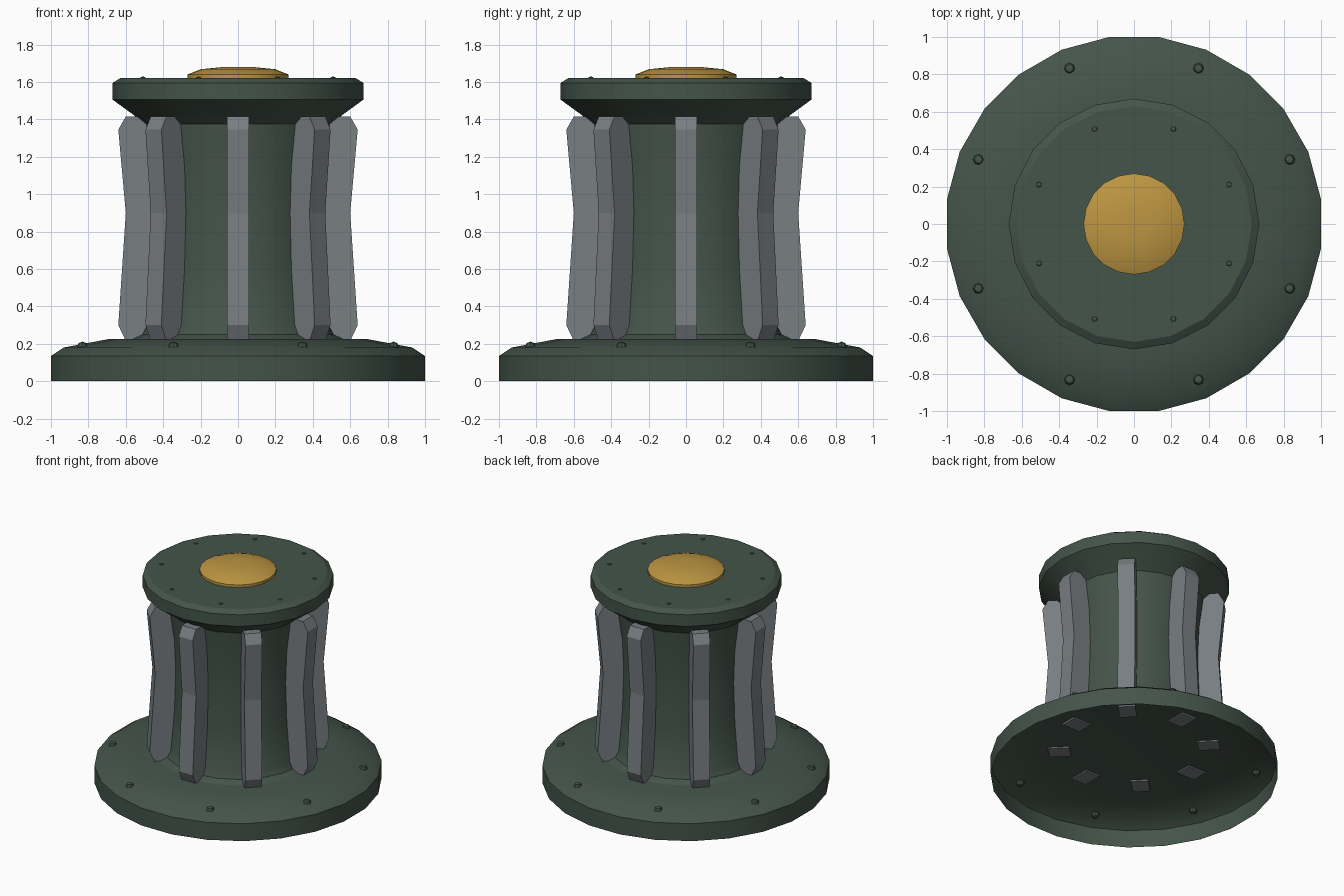
import bpy, bmesh, math
from mathutils import Matrix

if "Cube" in bpy.data.objects:
    bpy.data.objects.remove(bpy.data.objects["Cube"])


def material(name, rgb):
    m = bpy.data.materials.new(name)
    m.diffuse_color = (*rgb, 1.0)
    m.use_nodes = True
    m.node_tree.nodes["Principled BSDF"].inputs["Base Color"].default_value = m.diffuse_color
    return m


GREEN = material("dark green paint", (0.058, 0.089, 0.069))
GREY = material("grey metal", (0.188, 0.209, 0.223))
BRASS = material("brass", (0.51, 0.305, 0.054))


def finish(name, bm, mat, smooth=True):
    me = bpy.data.meshes.new(name)
    bm.to_mesh(me)
    bm.free()
    me.materials.append(mat)
    ob = bpy.data.objects.new(name, me)
    bpy.context.collection.objects.link(ob)
    if smooth:
        bpy.ops.object.select_all(action='DESELECT')
        ob.select_set(True)
        bpy.context.view_layer.objects.active = ob
        bpy.ops.object.shade_smooth_by_angle(angle=math.radians(30))
    return ob


def lathe(name, profile, sides, mat, turn=0.0):
    """Revolve (radius, z) points, bottom to top; the last ring is capped."""
    bm = bmesh.new()
    rings = []
    for r, z in profile:
        rings.append([bm.verts.new((r * math.cos(turn + math.tau * i / sides),
                                    r * math.sin(turn + math.tau * i / sides), z))
                      for i in range(sides)])
    for a, b in zip(rings, rings[1:]):
        for i in range(sides):
            j = (i + 1) % sides
            bm.faces.new((a[i], a[j], b[j], b[i]))
    bm.faces.new(rings[-1])
    return finish(name, bm, mat)


def rib(name, angle):
    """Waisted upright bar with chamfered outer ends."""
    outline = [(0.45, 0.215), (0.60, 0.215), (0.64, 0.30), (0.60, 0.90),
               (0.64, 1.345), (0.60, 1.415), (0.45, 1.415), (0.42, 0.90)]
    w = 0.06
    bm = bmesh.new()
    face = bm.faces.new([bm.verts.new((x, -w, z)) for x, z in outline])
    ext = bmesh.ops.extrude_face_region(bm, geom=[face])
    moved = [v for v in ext["geom"] if isinstance(v, bmesh.types.BMVert)]
    bmesh.ops.translate(bm, verts=moved, vec=(0, 2 * w, 0))
    bmesh.ops.recalc_face_normals(bm, faces=bm.faces)
    bmesh.ops.transform(bm, matrix=Matrix.Rotation(angle, 4, 'Z'), verts=bm.verts)
    finish(name, bm, GREY, smooth=False)


def rivets(name, ring_radius, z, size):
    """Ring of eight small round rivet heads."""
    bm = bmesh.new()
    for i in range(8):
        a = math.radians(22.5 + 45 * i)
        place = Matrix.Translation((ring_radius * math.cos(a), ring_radius * math.sin(a), z))
        bmesh.ops.create_uvsphere(bm, u_segments=8, v_segments=4, radius=size, matrix=place)
    finish(name, bm, GREEN)


# Wide base plate, an open shell underneath
lathe("base", [(1.0086, 0), (1.0086, 0.135), (0.94, 0.18), (0.70, 0.225)],
      24, GREEN, math.radians(7.5))

# Waisted drum with flared foot
lathe("drum", [(0.57, 0.226), (0.52, 0.25), (0.495, 0.30), (0.47, 0.60),
               (0.46, 0.90), (0.47, 1.15), (0.50, 1.375)], 20, GREEN)

# Top flange
lathe("top_flange", [(0.50, 1.375), (0.56, 1.425), (0.67, 1.505),
                     (0.67, 1.595), (0.63, 1.62)], 20, GREEN)

# Low domed cap
lathe("cap", [(0.27, 1.615), (0.27, 1.64), (0.20, 1.668), (0.08, 1.68)], 20, BRASS)

# Eight gripping ribs
for i in range(8):
    rib(f"rib_{i + 1}", math.radians(45 * i))

# Rivet heads on base and flange
rivets("base_rivets", 0.90, 0.182, 0.03)
rivets("flange_rivets", 0.55, 1.612, 0.018)
